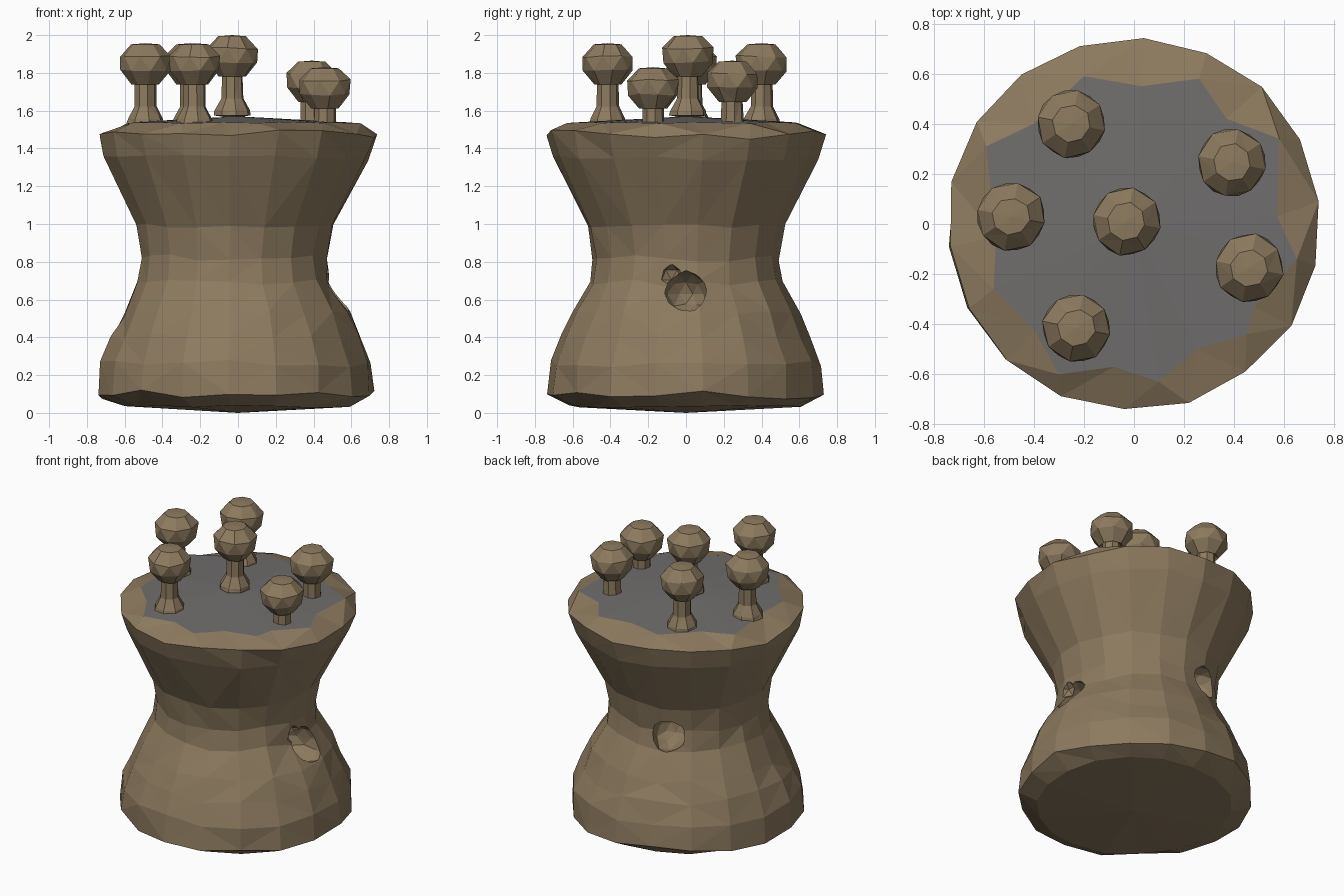
import bpy, bmesh, math, random
from mathutils import Vector

if "Cube" in bpy.data.objects:
    bpy.data.objects.remove(bpy.data.objects["Cube"])

random.seed(11)


def material(name, rgb):
    m = bpy.data.materials.new(name)
    m.diffuse_color = (*rgb, 1)
    m.use_nodes = True
    m.node_tree.nodes["Principled BSDF"].inputs["Base Color"].default_value = m.diffuse_color
    return m


BROWN = material("weathered brown", (0.267, 0.196, 0.115))
GREY = material("slate grey", (0.162, 0.156, 0.153))


def make_object(name, bm, mats):
    bmesh.ops.recalc_face_normals(bm, faces=bm.faces)
    me = bpy.data.meshes.new(name)
    bm.to_mesh(me)
    bm.free()
    for m in mats:
        me.materials.append(m)
    ob = bpy.data.objects.new(name, me)
    bpy.context.collection.objects.link(ob)
    return ob


def skin(bm, rings):
    """Bridge rings of equal length and close single-point ends as fans."""
    faces = []
    for a, b in zip(rings, rings[1:]):
        n = max(len(a), len(b))
        for i in range(n):
            j = (i + 1) % n
            if len(a) == 1:
                faces.append(bm.faces.new((a[0], b[i], b[j])))
            elif len(b) == 1:
                faces.append(bm.faces.new((a[i], a[j], b[0])))
            else:
                faces.append(bm.faces.new((a[i], a[j], b[j], b[i])))
    return faces


def ring(bm, r, z, n, start=0.0, jr=0.0, jz=0.0, dx=0.0):
    if r == 0:
        return [bm.verts.new((dx, 0, z))]
    out = []
    for i in range(n):
        a = start + math.tau * i / n
        rr = r + random.uniform(-jr, jr)
        out.append(bm.verts.new((rr * math.cos(a) + dx, rr * math.sin(a),
                                 z + random.uniform(-jz, jz))))
    return out


# Pedestal: waisted, slightly chipped body of 18 sides
SIDES = 18
START = math.radians(107)
profile = [  # radius, height, radius jitter, height jitter, sideways shift
    (0, 0.0, 0, 0, 0), (0.61, 0.035, .01, .006, 0),
    (0.73, 0.10, .008, .03, -.01), (0.72, 0.26, .006, .02, -.01),
    (0.665, 0.40, .006, .02, -.01), (0.605, 0.52, .006, .02, -.01),
    (0.515, 0.69, .008, .02, -.02), (0.497, 0.82, .006, .02, -.02),
    (0.525, 0.99, .006, .012, -.015), (0.705, 1.35, .006, .015, -.01),
    (0.742, 1.475, .007, .028, 0)]
# uneven outline of the grey top, counter-clockwise from the back
outline = [(-.20, .59), (-.40, .40), (-.59, .31), (-.55, -.05), (-.56, -.26),
           (-.40, -.42), (-.30, -.60), (-.08, -.57), (.10, -.63), (.25, -.50),
           (.45, -.44), (.48, -.33), (.65, -.14), (.57, .03), (.58, .34),
           (.37, .42), (.26, .58), (.03, .55)]

bm = bmesh.new()
rings = [ring(bm, r, z, SIDES, START, jr, jz, dx)
         for r, z, jr, jz, dx in profile]
rings.append([bm.verts.new((x, y, 1.555 - 0.05 * (x * x + y * y)))
              for x, y in outline])
skin(bm, rings)
top = [bm.verts.new((0, 0, 1.57))]
for f in skin(bm, [rings[-1], top]):
    f.material_index = 1
bmesh.ops.triangulate(bm, faces=[f for f in bm.faces if len(f.verts) > 3])
body = make_object("pedestal", bm, [BROWN, GREY])

# Two rough hollows carved into the waist, the first with a chipped rim
for azimuth, height, depth, radius in ((0, 0.63, 0.48, 0.12),
                                       (-9, 0.73, 0.49, 0.06),
                                       (112, 0.79, 0.46, 0.115)):
    a = math.radians(azimuth)
    c = bmesh.new()
    bmesh.ops.create_icosphere(c, subdivisions=2 if radius > .1 else 1,
                               radius=radius)
    out = Vector((math.cos(a), math.sin(a), 0))
    for v in c.verts:
        v.co *= random.uniform(0.92, 1.05)
        v.co += out * (v.co.dot(out) * (0.5 if radius > .1 else 0))
        v.co += out * depth + Vector((0, 0, height))
    cutter = make_object("hollow_cutter", c, [BROWN])
    cutter.hide_render = True
    mod = body.modifiers.new("hollow", 'BOOLEAN')
    mod.operation = 'DIFFERENCE'
    mod.solver = 'EXACT'
    mod.object = cutter
    bpy.context.view_layer.objects.active = body
    bpy.ops.object.modifier_apply(modifier=mod.name)
    bpy.data.objects.remove(cutter)

# Knobs: flared foot, thin stem, faceted ball; low ones sink into the top
knob = [(0, -.44), (0.10, -.425), (0.095, -.40), (0.06, -.335), (0.057, -.20),
        (0.075, -.218), (0.134, -.145), (0.137, -.07), (0.075, -.006), (0, 0)]
spots = [(-.25, .40, 1.957), (-.49, .03, 1.957), (-.03, .01, 2.0),
         (.39, .245, 1.865), (.46, -.175, 1.83), (-.23, -.415, 1.957)]
for k, (x, y, z) in enumerate(spots, 1):
    bm = bmesh.new()
    rings = []
    for i, (r, h) in enumerate(knob):
        if h < -.38 and z < 1.9:
            r *= 0.6  # buried feet stay narrow
        rings.append(ring(bm, r, h, 8, 0.2 + (0.39 if i in (7, 8) else 0),
                          0.003, 0.006 if 6 <= i <= 7 else 0))
    skin(bm, rings)
    bmesh.ops.triangulate(bm, faces=[f for f in bm.faces if len(f.verts) > 3])
    ob = make_object(f"knob_{k}", bm, [BROWN])
    ob.location = (x, y, z)
